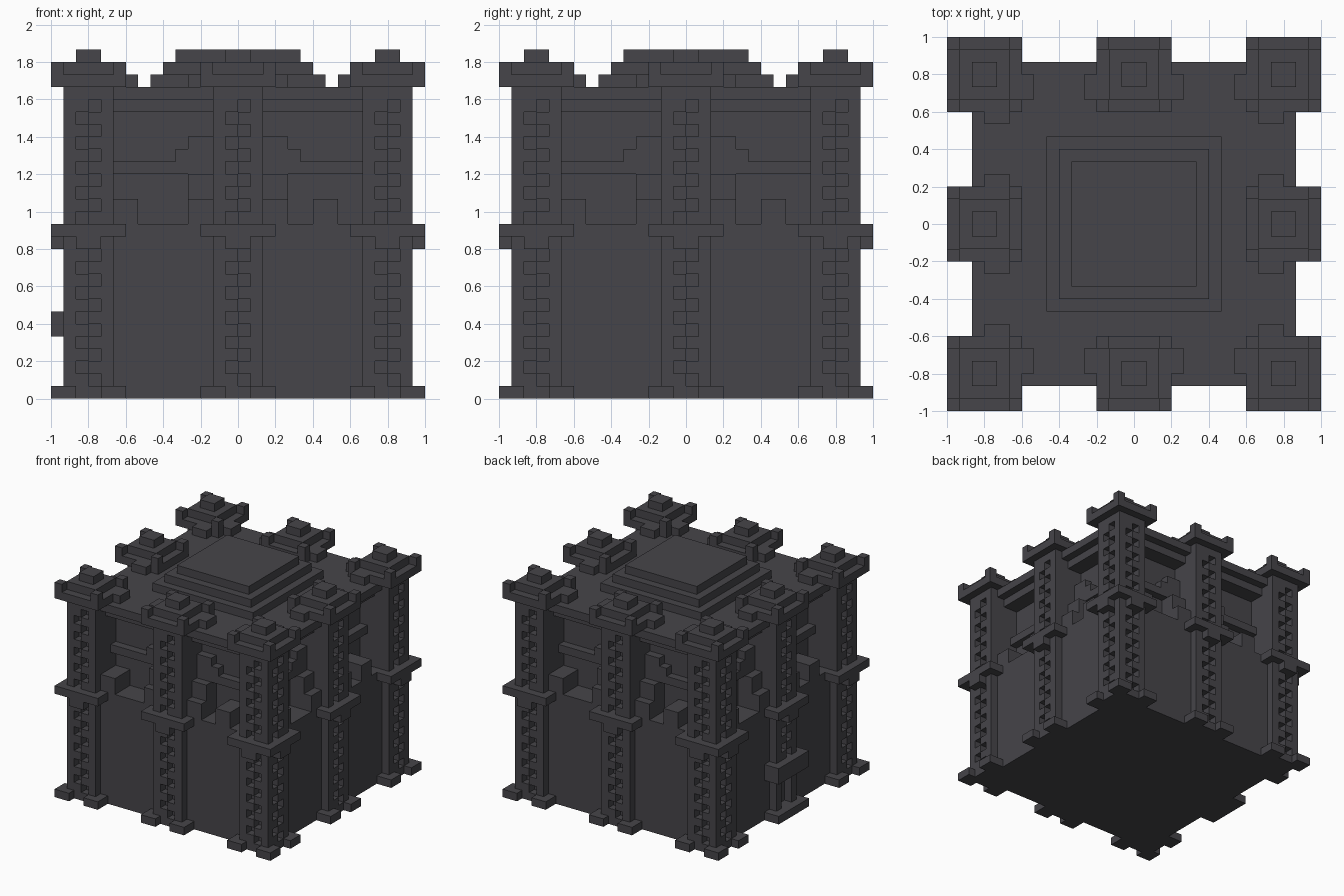
import bpy
import bmesh
from mathutils import Matrix, Vector
from math import pi

cube = bpy.data.objects.get("Cube")
if cube:
    bpy.data.objects.remove(cube, do_unlink=True)

U = 1 / 15  # one block

stone = bpy.data.materials.new("dark_stone")
stone.use_nodes = True
COLOUR = (0.061, 0.059, 0.067, 1)
stone.diffuse_color = COLOUR
bsdf = next(n for n in stone.node_tree.nodes if n.type == 'BSDF_PRINCIPLED')
bsdf.inputs["Base Color"].default_value = COLOUR
bsdf.inputs["Roughness"].default_value = 0.9


def build(name, boxes, turn=0):
    """Make one object from (x range, y range, z range) blocks, turned in quarter turns."""
    bm = bmesh.new()
    for xs, ys, zs in boxes:
        lo, hi = (Vector(c) for c in zip(xs, ys, zs))
        m = Matrix.Translation((lo + hi) / 2) @ Matrix.Diagonal((*(hi - lo), 1))
        bmesh.ops.create_cube(bm, size=1, matrix=m)
    spin = Matrix.Rotation(turn * pi / 2, 4, 'Z') @ Matrix.Scale(U, 4)
    bmesh.ops.transform(bm, matrix=spin, verts=bm.verts)
    mesh = bpy.data.meshes.new(name)
    bm.to_mesh(mesh)
    bm.free()
    mesh.materials.append(stone)
    ob = bpy.data.objects.new(name, mesh)
    bpy.context.collection.objects.link(ob)


def square(r, z0, z1):
    return ((-r, r), (-r, r), (z0, z1))


# Main body, recessed upper storey, roof slab and stepped roof
build("lower_walls", [square(13, 0, 14)])
build("upper_walls", [square(10, 14, 24)])
build("cornice", [square(12, 23, 24), square(13, 24, 25)])
build("stepped_roof", [square(7, 25, 26), square(6, 26, 27), square(5, 27, 28)])


def pillar_face(c, broken):
    """Outer face of a pillar: side strips with a zigzag groove between."""
    strips = [c - 2, c + 1] if c < 12 else [c - 2]
    boxes = [((x, x + 1), (-14, -13), (0, 25)) for x in strips]
    for z in range(25):
        if z in (0, 12, 13, 24):
            boxes.append(((c - 1, c + 1), (-14, -13), (z, z + 1)))
        elif not (broken and z < 5):
            x = c - 1 if z % 2 else c
            boxes.append(((x, x + 1), (-14, -13), (z, z + 1)))
    return boxes


def foot(c, whole):
    if whole:
        return [((c - 3, c + 3), (-15, -13), (0, 1))]
    return [((c + a, c + a + 2), (-15, -13), (0, 1)) for a in (-3, 1)]


def capital(c, y):
    """Top plate with corner merlons, core and finial."""
    boxes = [((c - r, c + r), (y - r, y + r), zs)
             for r, zs in ((3, (25, 26)), (2, (26, 27)), (1, (27, 28)))]
    for a in (-3, 2):
        for b in (-3, 2):
            boxes.append(((c + a, c + a + 1), (y + b, y + b + 1), (26, 27)))
    return boxes


def bay(s):
    """Beam and stair-shaped brace between two pillars, s is the side."""
    def span(a, b):
        return tuple(sorted((s * a, s * b)))
    boxes = [(span(2, 10), (-11, -9), (18, 19)),
             (span(2, 5), (-11, -9), (19, 20)),
             (span(2, 4), (-11, -9), (20, 21)),
             (span(2, 4), (-12, -9), (16, 18))]
    return boxes


sides = ["front", "left", "back", "right"]
for k, side in enumerate(sides):
    broken = side == "right"
    # Pillar cores behind the grooved faces
    build(side + "_pillar_core", [((-2, 2), (-13, -9), (14, 25))], k)
    build(side + "_corner_core", [((-13, -10), (-13, -10), (14, 25))], k)
    for c, label in ((-12, "first"), (0, "middle"), (12, "last")):
        odd = broken and c == 0
        name = f"{side}_{label}_"
        build(name + "pillar", pillar_face(c, odd), k)
        build(name + "foot", foot(c, odd), k)
        build(name + "keystone", [((c - 1, c + 1), (-15, -13), (12, 13))], k)
        if c < 12:
            build(name + "ring", [((c - 3, c + 3), (-15, -9), (13, 14))], k)
            build(name + "capital", capital(c, -12), k)
    # Low blocks on the roof beside the capitals
    build(side + "_roof_blocks",
          [((x, x + 1), (-12, -10), (25, 26)) for x in (-9, -4, 3, 8)], k)
    # Bay braces and the broken parapet on the ledge
    build(side + "_braces", bay(-1) + bay(1), k)
    build(side + "_parapet",
          [((x, x + 2), (-13, -10), (14, 16)) for x in (-10, -4, 2, 6)], k)

# Crossbar on the one altered pillar
build("pillar_crossbar", [((-3, 3), (-15, -13), (5, 7))], 3)
